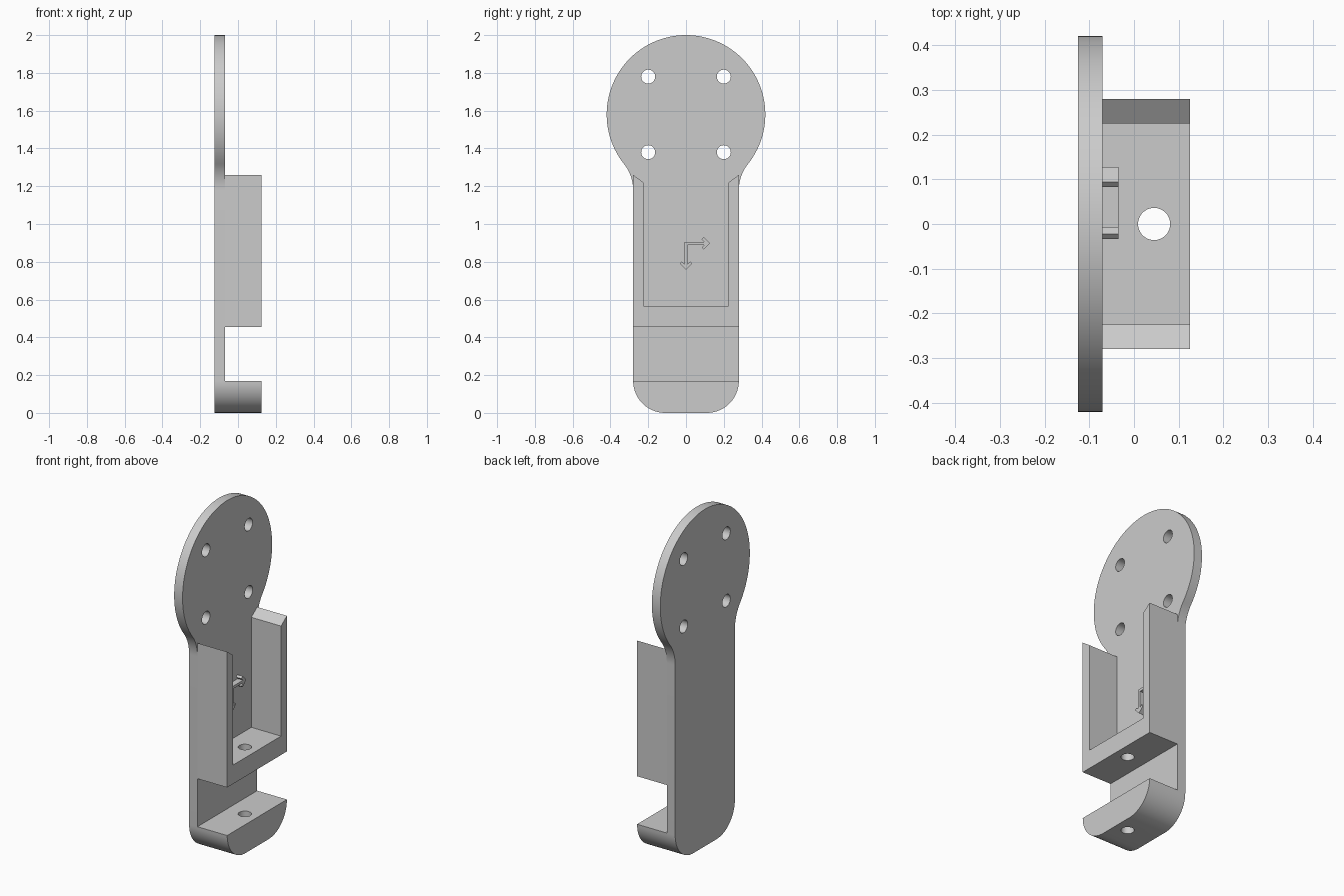
import bpy, bmesh
from math import sin, cos, pi, atan2
from mathutils import Matrix

if "Cube" in bpy.data.objects:
    bpy.data.objects.remove(bpy.data.objects["Cube"])

grey = bpy.data.materials.new("plain_grey")
grey.use_nodes = True
grey.diffuse_color = (0.6, 0.6, 0.6, 1)
grey.node_tree.nodes["Principled BSDF"].inputs["Base Color"].default_value = (0.6, 0.6, 0.6, 1)

BACK, FACE, RIM = -0.125, -0.07, 0.125    # x of plate back, plate face, wall rims
HALF = 0.28                               # half width of the handle
CORNER = 0.17                             # bottom corner radius and foot height


def finish(name, bm):
    bmesh.ops.recalc_face_normals(bm, faces=bm.faces)
    mesh = bpy.data.meshes.new(name)
    bm.to_mesh(mesh)
    bm.free()
    mesh.materials.append(grey)
    obj = bpy.data.objects.new(name, mesh)
    bpy.context.collection.objects.link(obj)
    return obj


def prism(name, outline, x0, x1):
    """Extrude a (y, z) outline from x0 to x1."""
    bm = bmesh.new()
    face = bm.faces.new([bm.verts.new((x0, y, z)) for y, z in outline])
    new = bmesh.ops.extrude_face_region(bm, geom=[face])["geom"]
    bmesh.ops.translate(bm, vec=(x1 - x0, 0, 0),
                        verts=[v for v in new if isinstance(v, bmesh.types.BMVert)])
    return finish(name, bm)


def arc(cy, cz, r, a0, a1, n):
    return [(cy + r * cos(a0 + (a1 - a0) * i / n), cz + r * sin(a0 + (a1 - a0) * i / n))
            for i in range(n + 1)]


def mirrored(half):
    """Complete a right-hand outline with its mirror image, sharing points on y = 0."""
    return half + [(-y, z) for y, z in reversed(half) if abs(y) > 1e-5]


def drill(obj, centres, radius, axis):
    """Cut round holes through an object along x or z."""
    bm = bmesh.new()
    turn = Matrix.Rotation(pi / 2, 4, 'Y') if axis == 'X' else Matrix()
    for c in centres:
        bmesh.ops.create_cone(bm, cap_ends=True, segments=48, radius1=radius, radius2=radius,
                              depth=1.4, matrix=Matrix.Translation(c) @ turn)
    cutter = finish("hole_cutter", bm)
    cutter.hide_render = True
    mod = obj.modifiers.new("holes", 'BOOLEAN')
    mod.object, mod.operation, mod.solver = cutter, 'DIFFERENCE', 'EXACT'
    bpy.context.view_layer.objects.active = obj
    bpy.ops.object.modifier_apply(modifier=mod.name)
    bpy.data.objects.remove(cutter)


# Back plate: rounded handle flowing through a concave neck into a round head
HEAD_Z, HEAD_R, NECK_Z = 1.58, 0.42, 1.18
drop = HEAD_Z - NECK_Z
neck_r = (HALF ** 2 + drop ** 2 - HEAD_R ** 2) / (2 * (HEAD_R - HALF))
slope = atan2(drop, HALF + neck_r)
bottom = arc(HALF - CORNER, CORNER, CORNER, -pi / 2, 0, 16)
neck = arc(HALF + neck_r, NECK_Z, neck_r, pi, pi - slope, 14)
head = arc(0, HEAD_Z, HEAD_R, -slope, pi / 2, 40)
plate = prism("back_plate", mirrored(bottom + neck + head[1:]), BACK, FACE)
drill(plate, [(0, y, z) for y in (-0.2, 0.2) for z in (1.38, 1.78)], 0.037, 'X')

# U-shaped holder with sloping wall tops
cradle = prism("holder_walls", mirrored([(HALF, 0.455), (HALF, 1.26), (0.225, 1.22),
                                         (0.225, 0.567)]), FACE, RIM)
# Rounded foot below the gap
foot = prism("foot", mirrored(bottom), FACE, RIM)
for part in (cradle, foot):
    drill(part, [(0.045, 0, 0.3)], 0.036, 'Z')


# Raised pair of arrows sharing an elbow
def arrow_half(tip, w=0.016):
    return [(0, 0), (tip - 0.03, 0), (tip - 0.044, -0.014), (tip - 0.033, -0.025),
            (tip, w / 2), (tip - 0.033, w + 0.025), (tip - 0.044, w + 0.014),
            (tip - 0.03, w), (w, w)]


across = [(u - 0.008, 0.905 - v) for u, v in arrow_half(0.135)]
down = [(v - 0.008, 0.905 - u) for u, v in arrow_half(0.148)]
arrows = prism("direction_arrows", across + down[1:-1][::-1], FACE, -0.035)

# Smooth the curved walls, keep edges sharp
bpy.ops.object.select_all(action='DESELECT')
for obj in (plate, cradle, foot, arrows):
    obj.select_set(True)
bpy.context.view_layer.objects.active = plate
bpy.ops.object.shade_smooth_by_angle(angle=pi / 6)
